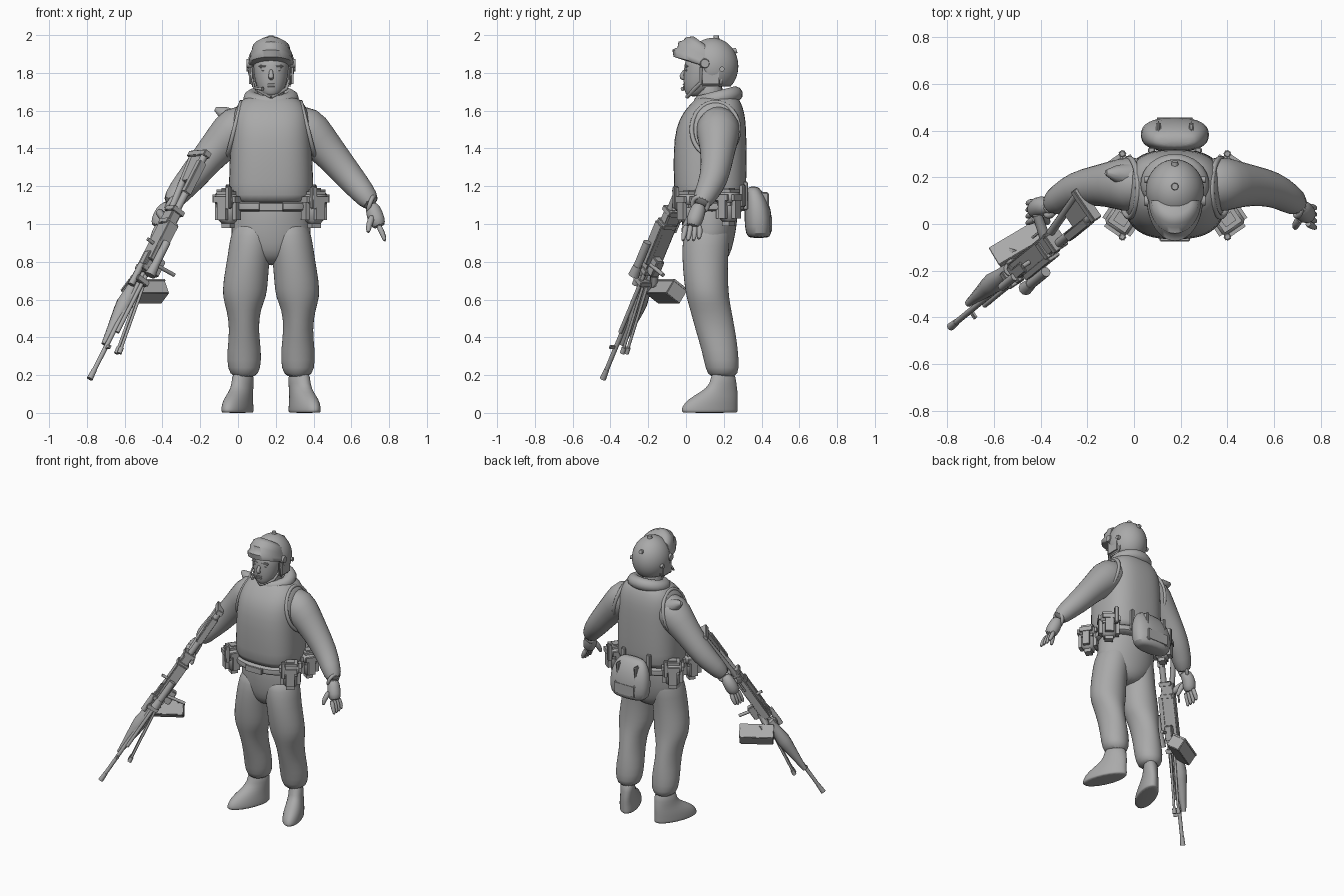
import bpy, bmesh, math
from mathutils import Matrix, Vector

cube = bpy.data.objects.get("Cube")
if cube:
    bpy.data.objects.remove(cube)

grey = bpy.data.materials.new("plain grey")
grey.use_nodes = True
COLOUR = (0.4, 0.4, 0.4, 1)
grey.diffuse_color = COLOUR
grey.node_tree.nodes["Principled BSDF"].inputs["Base Color"].default_value = COLOUR

CX = 0.175  # body centre line
SIDES = (("left", 1), ("right", -1))


def finish(name, bm, subsurf=0, angle=40):
    bmesh.ops.recalc_face_normals(bm, faces=bm.faces)
    mesh = bpy.data.meshes.new(name)
    bm.to_mesh(mesh)
    bm.free()
    mesh.materials.append(grey)
    ob = bpy.data.objects.new(name, mesh)
    bpy.context.collection.objects.link(ob)
    if subsurf:
        ob.modifiers.new("Smooth", "SUBSURF").levels = subsurf
    bpy.ops.object.select_all(action="DESELECT")
    ob.select_set(True)
    bpy.context.view_layer.objects.active = ob
    bpy.ops.object.shade_smooth_by_angle(angle=math.radians(angle))
    return ob


def skin(name, rings, subsurf=1):
    bm = bmesh.new()
    loops = [[bm.verts.new(p) for p in ring] for ring in rings]
    n = len(loops[0])
    for a, b in zip(loops, loops[1:]):
        for i in range(n):
            bm.faces.new((a[i], a[(i + 1) % n], b[(i + 1) % n], b[i]))
    bm.faces.new(loops[0])
    bm.faces.new(loops[-1])
    return finish(name, bm, subsurf, 60)


def loft(name, rows, side=1, power=1.0, n=20, splay=0.0):
    """Stack of level rings: x offset from centre line, y, z, half width, half depth."""
    def bend(v):
        return math.copysign(abs(v) ** power, v)
    turns = [math.tau * i / n for i in range(n)]
    return skin(name, [[(CX + side * (x + rx * bend(math.cos(t)) - splay * ry * math.sin(t)),
                         y + ry * bend(math.sin(t)), z)
                        for t in turns] for x, y, z, rx, ry in rows])


def tube(name, points, radii, n=10, subsurf=0):
    """Round limb or rod through points with one radius per point."""
    pts = [Vector(p) for p in points]
    rings = []
    for i, p in enumerate(pts):
        d = pts[min(i + 1, len(pts) - 1)] - pts[max(i - 1, 0)]
        u = d.cross(Vector((0.3, 1, 0.1))).normalized()
        v = d.cross(u).normalized()
        rings.append([p + radii[i] * (u * math.cos(math.tau * k / n) + v * math.sin(math.tau * k / n))
                      for k in range(n)])
    return skin(name, rings, subsurf)


def box(name, centre, size, frame=Matrix(), bevel=0.2):
    bm = bmesh.new()
    bmesh.ops.create_cube(bm, size=1, matrix=Matrix.Diagonal((*size, 1)))
    bmesh.ops.bevel(bm, geom=bm.edges[:], offset=min(size) * bevel, segments=3, affect="EDGES")
    bm.transform(Matrix.Translation(centre) @ frame)
    return finish(name, bm)


def ring(name, centre, rx, ry, minor, frame):
    bm = bmesh.new()
    m = Matrix.Translation(centre) @ frame
    grid = [[bm.verts.new(m @ Vector(((rx + minor * math.cos(b)) * math.cos(a),
                                      (ry + minor * math.cos(b)) * math.sin(a), minor * math.sin(b))))
             for b in [math.tau * j / 10 for j in range(10)]]
            for a in [math.tau * i / 32 for i in range(32)]]
    for i in range(32):
        for j in range(10):
            p, q, k = grid[i], grid[(i + 1) % 32], (j + 1) % 10
            bm.faces.new((p[j], q[j], q[k], p[k]))
    return finish(name, bm, 0, 80)


# Trousers, boots and sleeves
loft("pelvis", [(0, .125, .78, .05, .06), (0, .12, .83, .15, .115), (0, .12, .9, .21, .132),
                (0, .123, .97, .215, .145), (0, .125, 1.05, .205, .15), (0, .13, 1.16, .2, .155)])
for label, s in SIDES:
    loft(label + "_leg", [(.09, .12, 1.03, .09, .11), (.1, .11, .94, .118, .128), (.118, .1, .83, .112, .123),
                          (.135, .105, .7, .12, .118), (.141, .115, .61, .118, .114), (.146, .13, .55, .09, .11),
                          (.143, .155, .44, .076, .106), (.142, .18, .33, .092, .097),
                          (.143, .193, .23, .09, .09), (.142, .195, .185, .058, .07)], s)
    loft(label + "_boot", [(.148, .195, .23, .054, .065), (.15, .2, .15, .054, .068), (.16, .175, .11, .056, .1),
                           (.175, .14, .07, .065, .135), (.178, .125, .03, .07, .15), (.178, .125, .005, .07, .15),
                           (.178, .125, 0, .066, .145)], s, splay=.34)

    def at(x, y, z):
        return (CX + s * x, y, z)

    def grip(x, y, z):  # the right hand reaches further out
        return at(x + .03, y + .02, z) if s < 0 else at(x, y, z)
    tube(label + "_sleeve", [at(.07, .17, 1.56), at(.185, .17, 1.515), at(.255, .17, 1.435), at(.33, .165, 1.355),
                             at(.422, .15, 1.24), at(.485, .112, 1.17), at(.54, .075, 1.095)],
         [.08, .128, .105, .088, .078, .066, .052], 16, 1)
    ring(label + "_cuff", at(.53, .075, 1.105), .042, .042, .012,
         Vector(at(.055, -.04, -.08)).to_track_quat("Z", "Y").to_matrix().to_4x4())
    # Open hand with four fingers and a thumb
    tube(label + "_palm", [at(.53, .075, 1.11), grip(.545, .06, 1.06), grip(.56, .045, 1.02), grip(.575, .035, .98)],
         [.036, .045, .046, .035], 12, 1)
    for i in range(4):
        y = .075 - .028 * i
        tube(f"{label}_finger_{i}",
             [grip(.565, y * .8 + .01, 1.0), grip(.59, y, .95), grip(.605, y - .01, .905 + .01 * (i == 0))],
             [.018, .016, .01], 8, 1)
    tube(label + "_thumb", [grip(.54, .03, 1.05), grip(.515, -.005, .99), grip(.515, -.02, .95)],
         [.022, .018, .011], 8, 1)

# Armoured vest and collar
loft("vest", [(0, .13, 1.11, .21, .175), (0, .128, 1.13, .226, .19), (0, .127, 1.3, .222, .195),
              (0, .128, 1.46, .215, .193), (0, .14, 1.56, .208, .176), (0, .155, 1.62, .188, .146),
              (0, .165, 1.66, .155, .118), (0, .17, 1.685, .1, .09)], power=.75, n=28)
for label, s in SIDES:
    ring(label + "_armhole_trim", (CX + s * .195, .155, 1.5), .15, .125, .012,
         Matrix.Rotation(s * 1.32, 4, "Y"))
ring("collar", (CX, .17, 1.665), .105, .092, .042, Matrix.Rotation(.25, 4, "X"))
ring("neck_trim", (CX, .135, 1.625), .125, .13, .012, Matrix.Rotation(.4, 4, "X"))
tube("shoulder_flap", [(-.03, .21, 1.56), (-.08, .215, 1.59), (-.12, .22, 1.61)], [.05, .035, .012], 10)

# Head and face
loft("neck", [(0, .13, 1.6, .08, .08), (0, .12, 1.78, .075, .08)])
loft("head", [(0, .04, 1.675, .03, .03), (0, .05, 1.69, .055, .055), (0, .07, 1.73, .078, .083),
              (0, .085, 1.78, .09, .1), (0, .095, 1.84, .096, .105), (0, .1, 1.9, .09, .1)])
tube("nose", [(CX, 0, 1.82), (CX, -.018, 1.795), (CX, -.028, 1.778), (CX, 0, 1.765)], [.009, .013, .017, .012], 8, 1)
for z in (1.728, 1.74):
    box("lip", (CX, -.011, z), (.042, .016, .01), bevel=.4)
tube("microphone_boom", [(.075, .08, 1.77), (.085, .02, 1.72), (.13, -.02, 1.715)], [.006, .006, .011], 8)
for label, s in SIDES:
    box(label + "_brow", (CX + s * .038, .002, 1.835), (.055, .02, .016), bevel=.4)
    box(label + "_eye", (CX + s * .036, .002, 1.813), (.028, .012, .01), bevel=.4)
    box(label + "_ear_guard", (CX + s * .1, .13, 1.785), (.036, .12, .12), bevel=.45)
    tube(label + "_chin_strap", [(CX + s * .1, .1, 1.77), (CX + s * .078, .045, 1.715), (CX, .005, 1.672)],
         [.01] * 3, 6)
    tube(label + "_hinge", [(CX + s * .1, .1, 1.85), (CX + s * .13, .1, 1.85)], [.03, .022], 14)
    tube(label + "_bolt", [(CX + s * .1, .19, 1.82), (CX + s * .13, .19, 1.82)], [.014] * 2, 10)

# Helmet dome, cut away over the face
bm = bmesh.new()
bmesh.ops.create_uvsphere(bm, u_segments=40, v_segments=24, radius=1,
                          matrix=Matrix.Translation((CX, .14, 1.835)) @ Matrix.Diagonal((.125, .137, .15, 1)))
opening = [f for f in bm.faces for c in [f.calc_center_median()]
           if c.z < 1.735 or (c.z < 1.87 and c.y < .09)]
bmesh.ops.delete(bm, geom=opening, context="FACES")
finish("helmet", bm).modifiers.new("Thickness", "SOLIDIFY").thickness = .015

# Raised visor in stepped bands: side height, front height, front y, half width
bands = [(1.835, 1.87, -.02, .116), (1.845, 1.885, -.066, .12), (1.86, 1.922, -.072, .118), (1.872, 1.935, -.045, .112),
         (1.89, 1.965, -.04, .112), (1.91, 1.972, -.015, .104), (1.93, 1.988, 0, .1), (1.95, 1.994, .04, .07)]
arc = [math.pi * i / 20 for i in range(21)]
skin("visor", [[(CX + rx * math.cos(a), .1 - (.1 - yf) * math.sin(a), zs + (zf - zs) * math.sin(a)) for a in arc]
               for zs, zf, yf, rx in bands], 0)
tube("rear_stud", [(CX, .24, 1.91), (CX, .268, 1.92)], [.017, .014], 10)
tube("top_stud", [(CX, .16, 1.97), (CX, .16, 1.998)], [.018, .014], 10)

# Belt, pouches and rear pack
loft("belt", [(0, .128, 1.065, .215, .18), (0, .128, 1.07, .228, .192), (0, .128, 1.115, .228, .192),
              (0, .128, 1.12, .215, .18)], power=.8, n=28)
box("buckle", (CX, -.065, 1.09), (.13, .02, .045))
for label, s in SIDES:
    for place, y, turn, z in (("front", .02, .6, 1.08), ("rear", .225, -.6, 1.09)):
        rot = Matrix.Rotation(s * turn, 4, "Z")
        c = Vector((CX + s * .228, y, z))
        out = -1 if place == "front" else 1
        box(f"{label}_{place}_pouch", c, (.135, .125, .2), rot, .32)
        box(f"{label}_{place}_flap", c + Vector((0, 0, .05)), (.145, .135, .085), rot, .32)
        box(f"{label}_{place}_strap", c + rot @ Vector((-s * .045, out * .06, .06)), (.03, .03, .12), rot)
    box(label + "_back_loop", (CX + s * .1, .315, 1.15), (.03, .025, .15))
    box(label + "_pack_strap", (CX + s * .07, .415, 1.08), (.02, .05, .18), bevel=.4)
loft("rear_pack", [(0, .385, .925, .1, .045), (0, .385, .94, .14, .07), (0, .383, 1.03, .152, .076),
                   (0, .375, 1.12, .138, .064), (0, .36, 1.18, .105, .042), (0, .355, 1.2, .07, .02)], power=.8)
box("pack_pocket", (CX, .445, 1.0), (.17, .022, .09), bevel=.4)

# Long gun: local x runs from muzzle to butt, y sideways, z up through the sights
axis = Vector((.424, .345, .836)).normalized()
up = Vector((.57, -.82, .05))
up = (up - axis * up.dot(axis)).normalized()
GUN = Matrix((axis, up.cross(axis), up)).transposed().to_4x4()
MUZZLE = Vector((-.785, -.44, .18))


def spot(t, side=0, height=0):
    return MUZZLE + GUN @ Vector((t, side, height))


def rod(name, a, b, r, r2=None):
    return tube(name, [spot(*a), spot(*b)], [r, r2 or r])


def block(name, place, size):
    return box(name, spot(*place), size, GUN, .12)


rod("muzzle_brake", (0,), (.06,), .017, .014)
rod("barrel", (.03,), (.72,), .0125)
tube("handguard", [spot(t, 0, -.03) for t in (.22, .3, .43, .48, .56, .64)], [.016, .025, .042, .046, .036, .03])
rod("gas_tube", (.3, -.01, .02), (.75, -.01, .02), .011)
block("front_sight", (.2, 0, .02), (.02, .012, .04))
for h in (-.015, .012):
    rod("bipod_leg", (.24, -.08, h), (.6, -.03, h), .008)
    rod("bipod_foot", (.215, -.083, h), (.25, -.079, h), .013)
block("receiver", (.87, 0, -.01), (.4, .06, .085))
block("top_cover", (.86, 0, .04), (.24, .066, .03))
block("feed_tray", (.74, -.02, 0), (.1, .12, .05))
for t in (.62, .69, .98, 1.06):
    block("clamp", (t, 0, 0), (.03, .08, .08))
rod("scope", (.7, 0, .075), (.86, 0, .075), .022)
rod("scope_lens", (.65, 0, .075), (.71, 0, .075), .03, .024)
rod("carry_handle", (.74, -.02, .02), (.76, -.16, .02), .011)
rod("charging_lever", (.84, .03, 0), (.84, .07, 0), .01)
rod("side_light", (.57, .04, .01), (.7, .04, .01), .018)
rod("pistol_grip", (1.0, 0, -.03), (1.06, 0, -.14), .024, .02)
rod("trigger_guard", (.93, 0, -.075), (1.02, 0, -.075), .006)
rod("upper_stock", (1.05, 0, .015), (1.43, 0, .015), .02)
rod("lower_stock", (1.05, 0, -.04), (1.4, 0, -.095), .018)
block("cheek_rest", (1.27, 0, .02), (.2, .045, .04))
block("stock_web", (1.33, 0, -.035), (.16, .025, .1))
block("butt_plate", (1.42, 0, -.04), (.035, .045, .16))

# Ammunition box hanging beside the gun
e1 = Vector((.86, .51, 0)).normalized()
e3 = Vector((-.3, .5, .85))
e3 = (e3 - e1 * e3.dot(e1)).normalized()
frame = Matrix((e1, e3.cross(e1), e3)).transposed().to_4x4()
hub = Vector((-.49, -.105, .64))
box("ammo_box", hub, (.22, .1, .085), frame, .05)
box("ammo_lid", hub + e3 * .043, (.225, .105, .015), frame)
tube("ammo_belt", [spot(.72, -.02, -.02), (-.53, -.17, .68), (-.51, -.11, .68)], [.025] * 3, 8)
